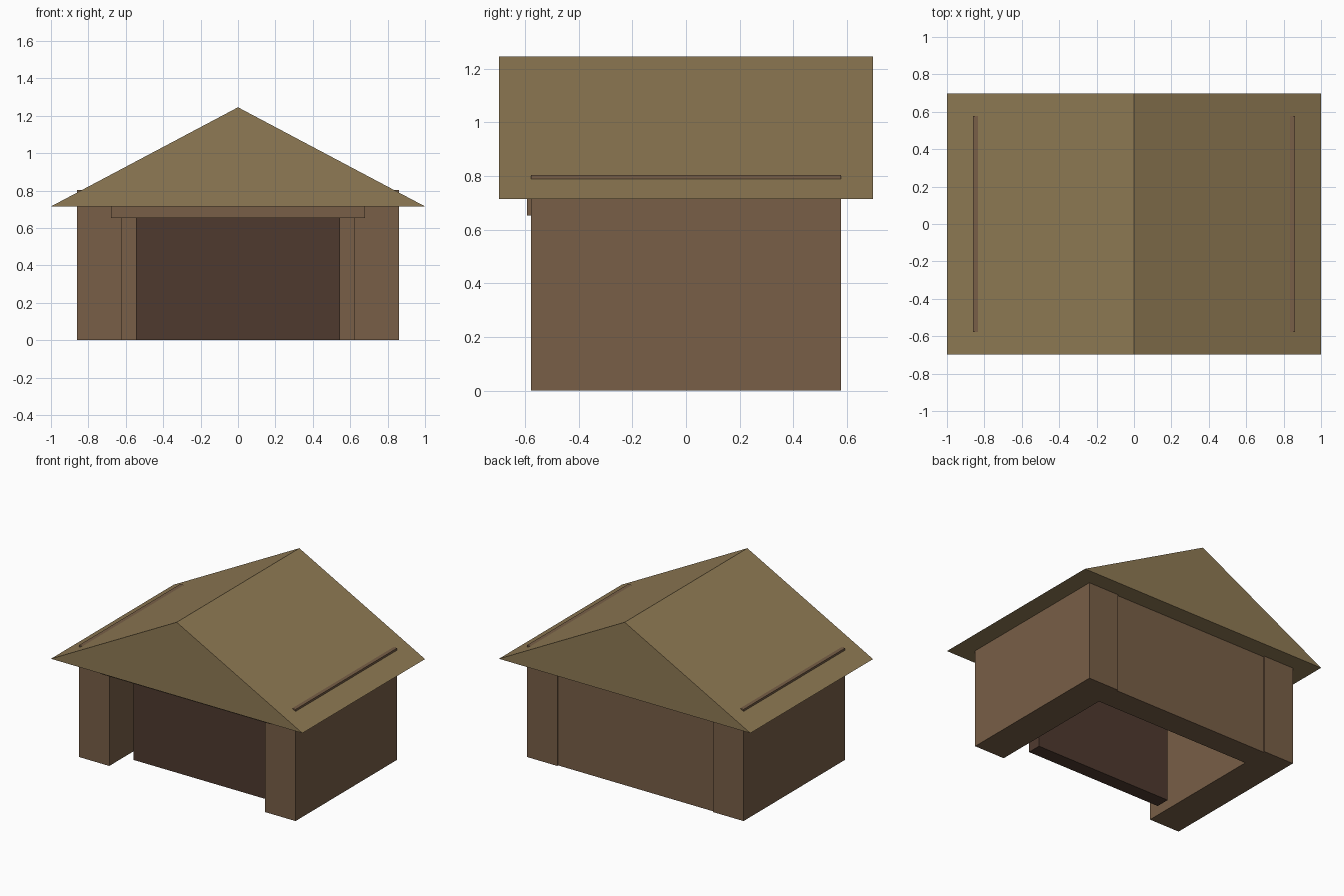
import bpy
import bmesh

old = bpy.data.objects.get("Cube")
if old:
    bpy.data.objects.remove(old, do_unlink=True)


def material(name, rgb):
    m = bpy.data.materials.new(name)
    m.use_nodes = True
    m.diffuse_color = (*rgb, 1)
    m.node_tree.nodes["Principled BSDF"].inputs["Base Color"].default_value = (*rgb, 1)
    return m


WALL = material("wall brown", (0.188, 0.114, 0.063))
ROOF = material("thatch tan", (0.275, 0.195, 0.089))
DOOR = material("dark door brown", (0.078, 0.042, 0.028))


def prism(name, profile, y0, y1, mat):
    """Extrude an x-z outline from y0 to y1."""
    bm = bmesh.new()
    face = bm.faces.new([bm.verts.new((x, y0, z)) for x, z in profile])
    new = bmesh.ops.extrude_face_region(bm, geom=[face])["geom"]
    verts = [v for v in new if isinstance(v, bmesh.types.BMVert)]
    bmesh.ops.translate(bm, vec=(0, y1 - y0, 0), verts=verts)
    bmesh.ops.recalc_face_normals(bm, faces=bm.faces)
    mesh = bpy.data.meshes.new(name)
    bm.to_mesh(mesh)
    bm.free()
    mesh.materials.append(mat)
    obj = bpy.data.objects.new(name, mesh)
    bpy.context.collection.objects.link(obj)
    return obj


def box(name, x, y, z, mat):
    outline = [(x[0], z[0]), (x[1], z[0]), (x[1], z[1]), (x[0], z[1])]
    return prism(name, outline, y[0], y[1], mat)


# Thick side walls, whose tops poke through the roof
for side, s in (("left", 1), ("right", -1)):
    box(side + "_wall", sorted((s * 0.62, s * 0.862)), (-0.577, 0.577), (0, 0.803), WALL)

# Back wall, set in slightly
box("back_wall", (-0.62, 0.62), (0.385, 0.567), (0, 0.8), WALL)

# Recessed door panel and the beam over the opening
box("door_panel", (-0.545, 0.545), (-0.41, -0.31), (0, 0.72), DOOR)
box("door_lintel", (-0.68, 0.68), (-0.592, -0.42), (0.652, 0.76), WALL)

# Solid gabled roof
prism("gable_roof", [(-1, 0.715), (1, 0.715), (0, 1.245)], -0.697, 0.697, ROOF)
